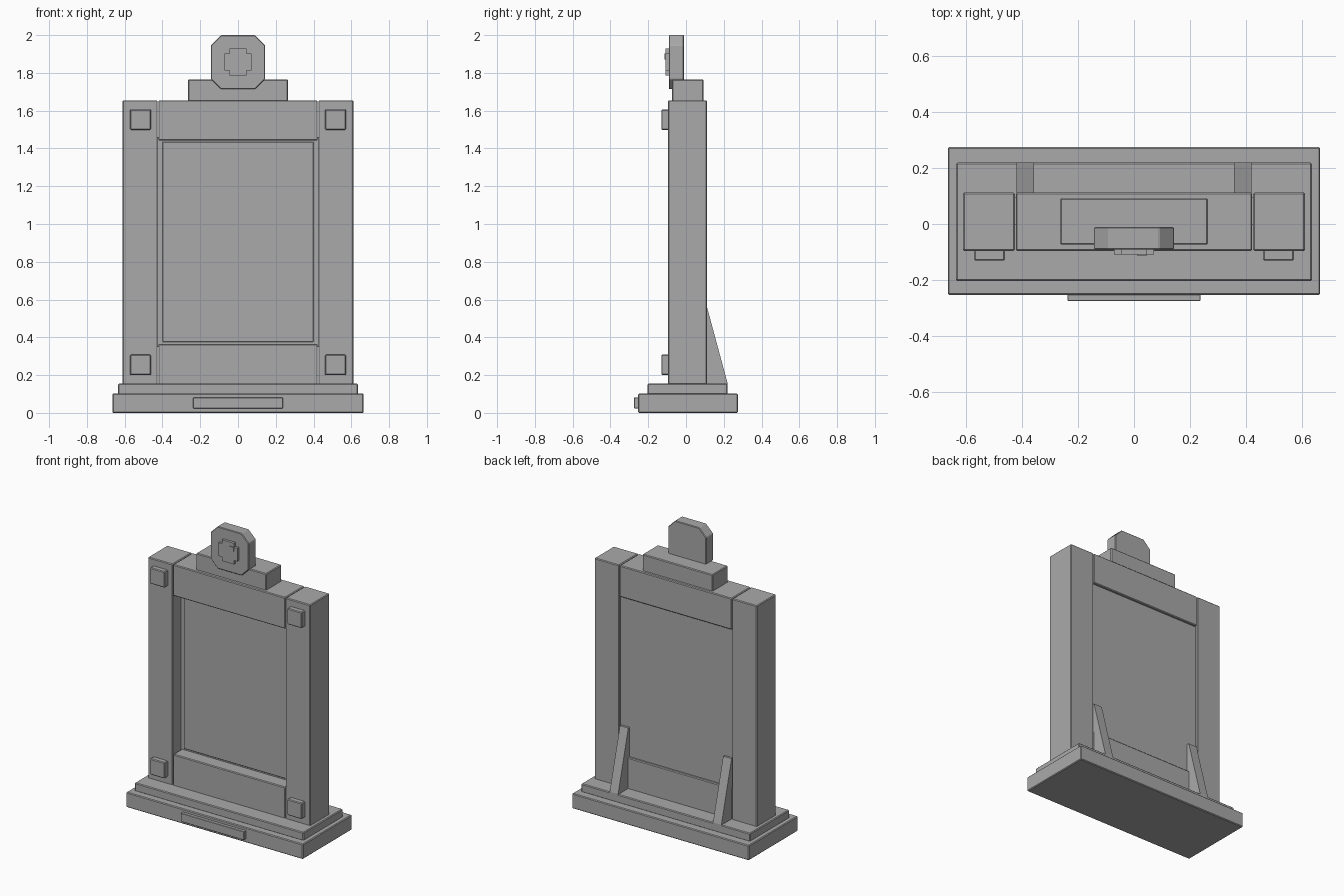
import bpy, bmesh

if "Cube" in bpy.data.objects:
    bpy.data.objects.remove(bpy.data.objects["Cube"])

stone = bpy.data.materials.new("plain grey")
stone.diffuse_color = (0.4, 0.4, 0.4, 1)
stone.use_nodes = True
stone.node_tree.nodes["Principled BSDF"].inputs["Base Color"].default_value = stone.diffuse_color


def finish(name, bm, bevel):
    bmesh.ops.recalc_face_normals(bm, faces=bm.faces)
    me = bpy.data.meshes.new(name)
    bm.to_mesh(me)
    bm.free()
    me.materials.append(stone)
    ob = bpy.data.objects.new(name, me)
    bpy.context.collection.objects.link(ob)
    if bevel:
        m = ob.modifiers.new("bevel", "BEVEL")
        m.width = bevel
        m.segments = 1
        m.limit_method = 'ANGLE'
    return ob


def prism(name, pts, axis, lo, hi, bevel=0.0):
    """Extrude a 2D outline along x (points are y,z) or y (points are x,z)."""
    bm = bmesh.new()
    def at(p, t):
        return (t, p[0], p[1]) if axis == 'x' else (p[0], t, p[1])
    a = [bm.verts.new(at(p, lo)) for p in pts]
    b = [bm.verts.new(at(p, hi)) for p in pts]
    bm.faces.new(a)
    bm.faces.new(b[::-1])
    n = len(pts)
    for i in range(n):
        j = (i + 1) % n
        bm.faces.new((a[i], a[j], b[j], b[i]))
    return finish(name, bm, bevel)


def box(name, x0, x1, y0, y1, z0, z1, bevel=0.005):
    return prism(name, [(x0, z0), (x1, z0), (x1, z1), (x0, z1)], 'y', y0, y1, bevel)


# stepped base with front plate
box("base", -0.665, 0.665, -0.253, 0.275, 0, 0.102)
box("base_step", -0.635, 0.635, -0.204, 0.22, 0.098, 0.155)
box("base_plate", -0.237, 0.237, -0.275, -0.245, 0.024, 0.082, 0.002)

# frame rails
F, B = -0.096, 0.112
box("lower_rail", -0.422, 0.422, F, B, 0.15, 0.365)
box("upper_rail", -0.422, 0.422, F, B, 1.442, 1.655)

# panel between the posts
box("back_panel", -0.43, 0.43, -0.004, 0.095, 0.35, 1.46, 0)
box("front_panel", -0.4, 0.4, -0.012, 0.02, 0.376, 1.435, 0.003)

# mirrored posts, studs and rear braces
for s, side in ((-1, "left"), (1, "right")):
    x0, x1 = sorted((s * 0.425, s * 0.611))
    box(side + "_post", x0, x1, F, B, 0.15, 1.655)
    x0, x1 = sorted((s * 0.461, s * 0.571))
    for z, level in ((0.2, "lower"), (1.498, "upper")):
        box(f"{side}_{level}_stud", x0, x1, -0.131, -0.09, z, z + 0.109)
    x0, x1 = sorted((s * 0.357, s * 0.42))
    prism(side + "_brace", [(0.09, 0.15), (0.22, 0.15), (0.22, 0.157), (0.11, 0.565), (0.09, 0.565)],
          'x', x0, x1)

# crown block and medallion
box("crown", -0.264, 0.264, -0.074, 0.092, 1.65, 1.766)
zc, r, c = 1.857, 0.143, 0.09
octagon = [(-c, -r), (c, -r), (r, -c), (r, c), (c, r), (-c, r), (-r, c), (-r, -c)]
prism("medallion", [(x, z + zc) for x, z in octagon], 'y', -0.091, -0.011, 0.004)

# cross-shaped gem and its raised chip
a, b = 0.072, 0.045
cross = [(-b, -a), (b, -a), (b, -b), (a, -b), (a, b), (b, b),
         (b, a), (-b, a), (-b, b), (-a, b), (-a, -b), (-b, -b)]
prism("gem", [(x, z + zc) for x, z in cross], 'y', -0.109, -0.085)
box("gem_chip", 0.012, 0.045, -0.115, -0.105, 1.872, 1.903, 0)
